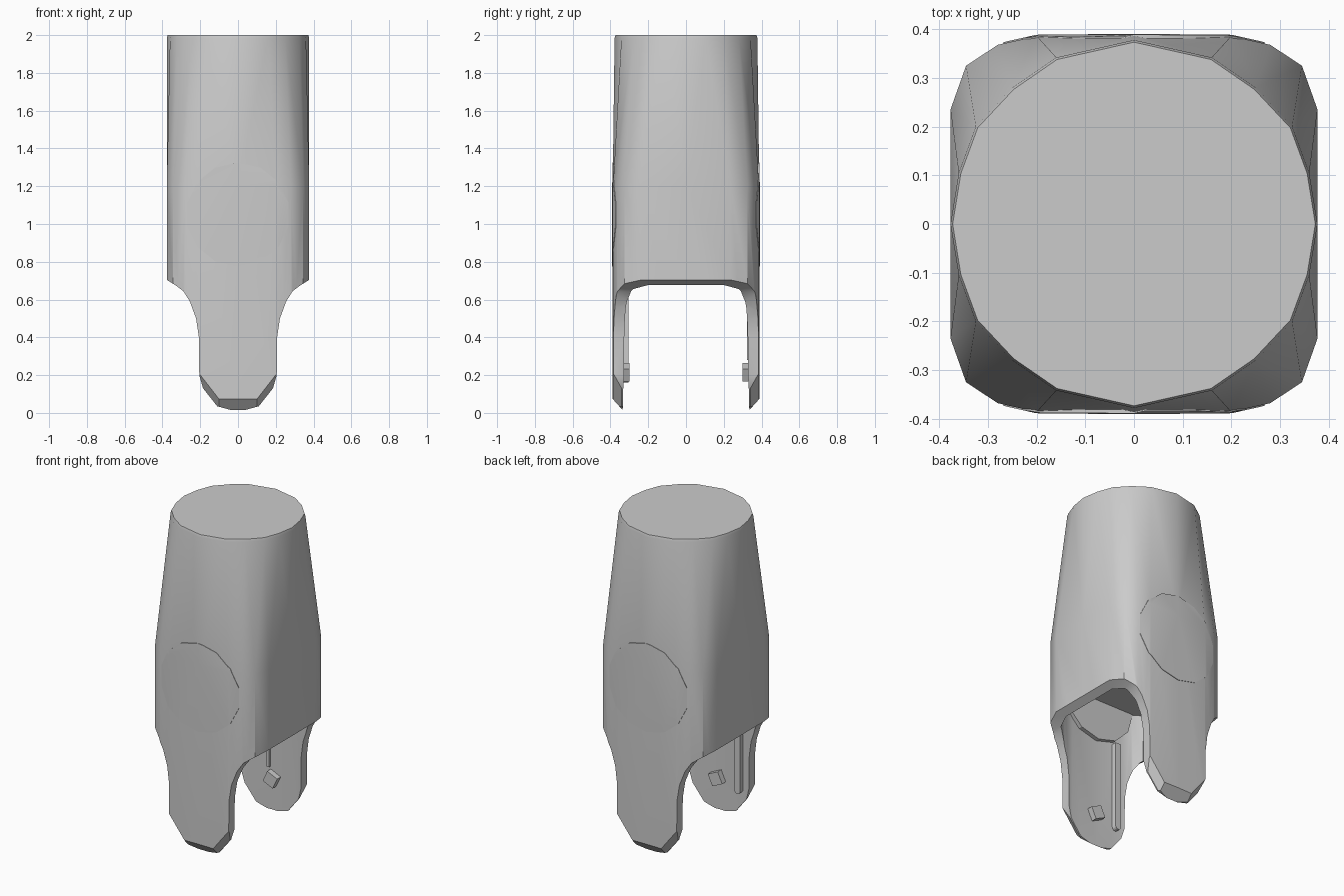
import bpy
import bmesh
import math
from mathutils import Vector

cube = bpy.data.objects.get("Cube")
if cube:
    bpy.data.objects.remove(cube, do_unlink=True)

grey = bpy.data.materials.new("plain_grey")
grey.use_nodes = True
grey.diffuse_color = (0.6, 0.6, 0.6, 1)
grey.node_tree.nodes["Principled BSDF"].inputs["Base Color"].default_value = (0.6, 0.6, 0.6, 1)

# One quadrant of the lower rounded square and of the upper circle
SQUARE = [(.377, 0), (.377, .235), (.345, .325), (.28, .368), (.2, .386), (0, .388)]
CIRCLE = [(.377, 0), (.36, .105), (.325, .2), (.25, .28), (.16, .342), (0, .378)]
# Right half of the front outline, from the wall edge down to the leg tip
OUTLINE = [(.5, 2.2), (.5, .73), (.378, .705), (.33, .675), (.29, .645), (.255, .59),
           (.222, .5), (.207, .4), (.205, .2), (.185, .13), (.11, .035), (0, .005)]


def full_ring(quadrant):
    """Mirror a quadrant of points into a closed ring."""
    half = quadrant + [(-x, y) for x, y in reversed(quadrant[:-1])]
    return half + [(x, -y) for x, y in reversed(half[1:-1])]


def finish(name, bm):
    bmesh.ops.recalc_face_normals(bm, faces=bm.faces)
    mesh = bpy.data.meshes.new(name)
    bm.to_mesh(mesh)
    bm.free()
    mesh.materials.append(grey)
    obj = bpy.data.objects.new(name, mesh)
    bpy.context.collection.objects.link(obj)
    return obj


def loft(sections):
    """Skin a list of (quadrant, scale x, scale y, z) sections and cap both ends."""
    bm = bmesh.new()
    rings = [[bm.verts.new((x * sx, y * sy, z)) for x, y in full_ring(q)]
             for q, sx, sy, z in sections]
    n = len(rings[0])
    for a, b in zip(rings, rings[1:]):
        for i in range(n):
            j = (i + 1) % n
            bm.faces.new((a[i], a[j], b[j], b[i]))
    bm.faces.new(rings[0])
    bm.faces.new(rings[-1])
    return bm


def outer_shell(sx=1, sy=1):
    return loft([(SQUARE, sx, sy, 0), (SQUARE, sx, sy, 1.2),
                 (CIRCLE, sx, sy, 1.985), (CIRCLE, .988, .988, 2)])


def prism(name, points, y0, y1):
    """Extrude an x-z outline along y."""
    bm = bmesh.new()
    face = bm.faces.new([bm.verts.new((x, y0, z)) for x, z in points])
    out = bmesh.ops.extrude_face_region(bm, geom=[face])["geom"]
    bmesh.ops.translate(bm, vec=(0, y1 - y0, 0),
                        verts=[v for v in out if isinstance(v, bmesh.types.BMVert)])
    return finish(name, bm)


def circle(x, z, radius, sides, start=0):
    return [(x + radius * math.cos(start + math.tau * i / sides),
             z + radius * math.sin(start + math.tau * i / sides)) for i in range(sides)]


def boolean(obj, cutter, operation):
    mod = obj.modifiers.new("cut", "BOOLEAN")
    mod.operation = operation
    mod.solver = "EXACT"
    mod.object = cutter
    bpy.context.view_layer.objects.active = obj
    bpy.ops.object.modifier_apply(modifier=mod.name)
    bpy.data.objects.remove(cutter, do_unlink=True)


def smooth(obj):
    bpy.ops.object.select_all(action="DESELECT")
    obj.select_set(True)
    bpy.context.view_layer.objects.active = obj
    bpy.ops.object.shade_smooth_by_angle(angle=math.radians(30))


# Housing: tapering shell with the leg tips chamfered on the outside
bm = outer_shell()
bmesh.ops.triangulate(bm, faces=bm.faces)
for side in (-1, 1):
    chamfers = [((0, .385 * side, .07), (0, .05 * side, -.045))]
    chamfers += [((.2 * s, .385 * side, .2), (.79 * s, .7 * side, -.61)) for s in (-1, 1)]
    for point, normal in chamfers:
        bmesh.ops.bisect_plane(bm, geom=bm.verts[:] + bm.edges[:] + bm.faces[:],
                               plane_co=point, plane_no=Vector(normal).normalized(),
                               clear_outer=True)
        bmesh.ops.holes_fill(bm, edges=[e for e in bm.edges if e.is_boundary], sides=0)
housing = finish("housing", bm)

# Legs and shoulders cut from the front outline, then the inside hollowed
left_half = [(-x, z) for x, z in reversed(OUTLINE[:-1])]
boolean(housing, prism("outline_cutter", OUTLINE + left_half, -.6, .6), "INTERSECT")
cavity = finish("cavity_cutter", loft([(SQUARE, .88, .865, -.1), (SQUARE, .88, .865, .95)]))
boolean(housing, cavity, "DIFFERENCE")
smooth(housing)

for side, label in ((-1, "front"), (1, "back")):
    # Nearly flush round cover that follows the curved wall
    cover = finish(label + "_round_cover", outer_shell(1.004, 1.007))
    boolean(cover, prism("cover_cutter", circle(0, 1.05, .275, 14, math.pi / 2),
                         .345 * side, .5 * side), "INTERSECT")
    smooth(cover)
    # Inner boss and small diamond catch
    prism(label + "_inner_boss", circle(0, .95, .25, 12), .31 * side, .35 * side)
    prism(label + "_leg_catch", circle(.01, .215, .053, 4, .35), .3 * side, .345 * side)

# Inner ribs: a tall one with a rounded foot at the front, a shallow one at the back
foot = [(-.14 + .02 * math.cos(a), .18 + .02 * math.sin(a))
        for a in (math.pi + i * math.pi / 6 for i in range(7))]
prism("front_leg_rib", foot + [(-.12, .72), (-.16, .72)], -.345, -.305)
prism("back_leg_rib", [(-.03, .28), (-.01, .28), (-.01, .72), (-.03, .72)], .322, .345)
